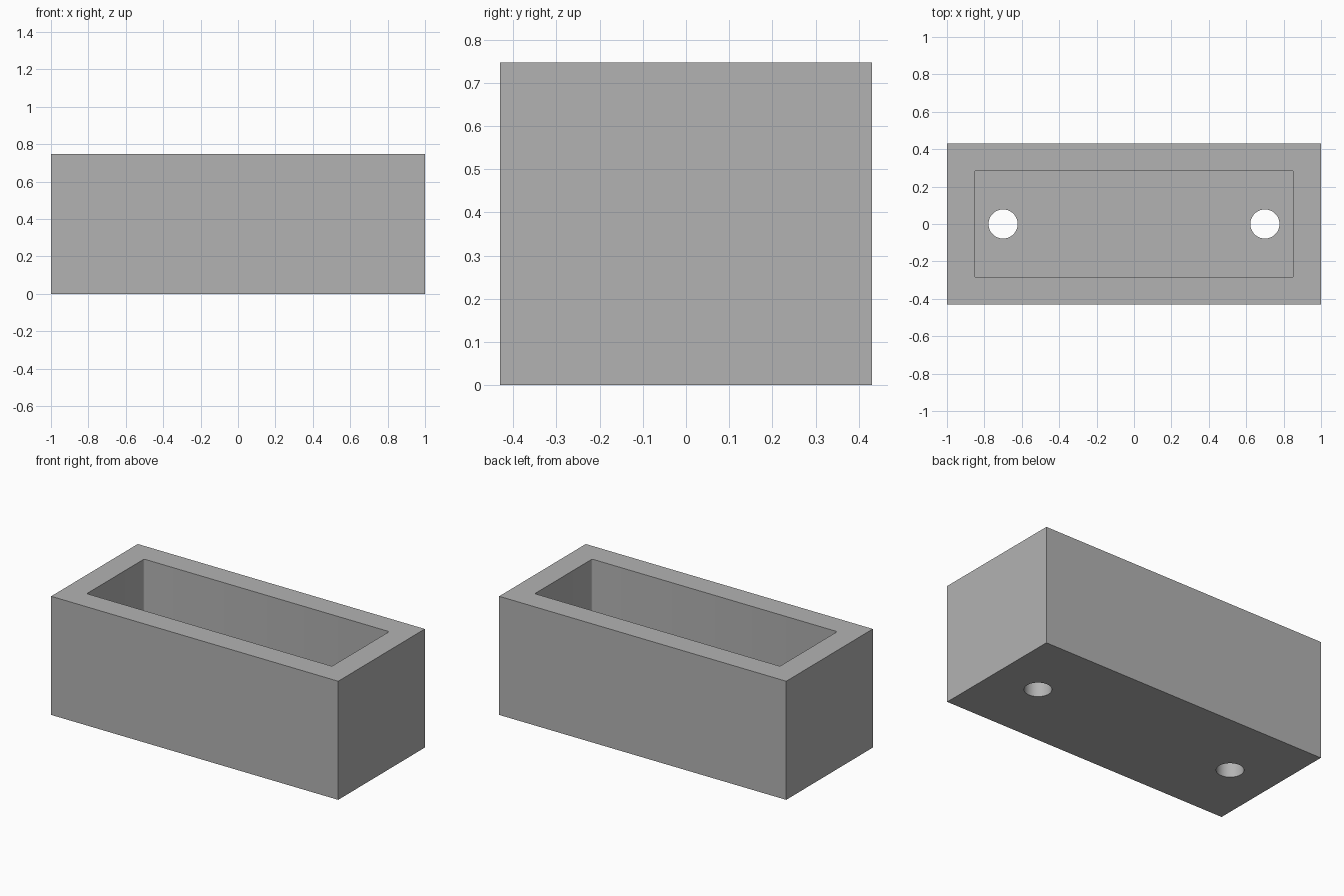
import bpy
import bmesh
import math

LENGTH, DEPTH, HEIGHT = 2.0, 0.862, 0.747
WALL = 0.146
HOLE_X, HOLE_RADIUS = 0.70, 0.078

if "Cube" in bpy.data.objects:
    bpy.data.objects.remove(bpy.data.objects["Cube"], do_unlink=True)

grey = bpy.data.materials.new("plain grey")
grey.use_nodes = True
grey.diffuse_color = (0.45, 0.45, 0.45, 1)
grey.node_tree.nodes["Principled BSDF"].inputs["Base Color"].default_value = grey.diffuse_color


def box(name, size, base, corner=0):
    """Box standing on z = base, with optional rounded upright edges."""
    bm = bmesh.new()
    bmesh.ops.create_cube(bm, size=1)
    bmesh.ops.scale(bm, vec=size, verts=bm.verts)
    bmesh.ops.translate(bm, vec=(0, 0, base + size[2] / 2), verts=bm.verts)
    if corner:
        upright = [e for e in bm.edges
                   if abs(e.verts[0].co.z - e.verts[1].co.z) > size[2] / 2]
        bmesh.ops.bevel(bm, geom=upright, offset=corner, segments=3,
                        profile=0.5, affect='EDGES')
    mesh = bpy.data.meshes.new(name)
    bm.to_mesh(mesh)
    bm.free()
    mesh.materials.append(grey)
    obj = bpy.data.objects.new(name, mesh)
    bpy.context.collection.objects.link(obj)
    return obj


def cut(target, cutter):
    """Subtract the cutter from the target and discard it."""
    cutter.hide_render = True
    mod = target.modifiers.new("cut", 'BOOLEAN')
    mod.operation = 'DIFFERENCE'
    mod.solver = 'EXACT'
    mod.object = cutter
    bpy.ops.object.select_all(action='DESELECT')
    target.select_set(True)
    bpy.context.view_layer.objects.active = target
    bpy.ops.object.modifier_apply(modifier=mod.name)
    bpy.data.objects.remove(cutter, do_unlink=True)


# Outer block
trough = box("trough", (LENGTH, DEPTH, HEIGHT), 0)

# Open cavity
cut(trough, box("cavity_cutter", (LENGTH - 2 * WALL, DEPTH - 2 * WALL, HEIGHT), WALL, 0.01))

# Drain holes through the floor
for side in (-1, 1):
    bpy.ops.mesh.primitive_cylinder_add(vertices=48, radius=HOLE_RADIUS, depth=4 * WALL,
                                        location=(side * HOLE_X, 0, 0))
    drill = bpy.context.object
    drill.name = "drain_cutter"
    drill.data.materials.append(grey)
    cut(trough, drill)

# Smooth the round holes, keep the box edges sharp
bpy.ops.object.select_all(action='DESELECT')
trough.select_set(True)
bpy.context.view_layer.objects.active = trough
bpy.ops.object.shade_smooth_by_angle(angle=math.radians(32))
